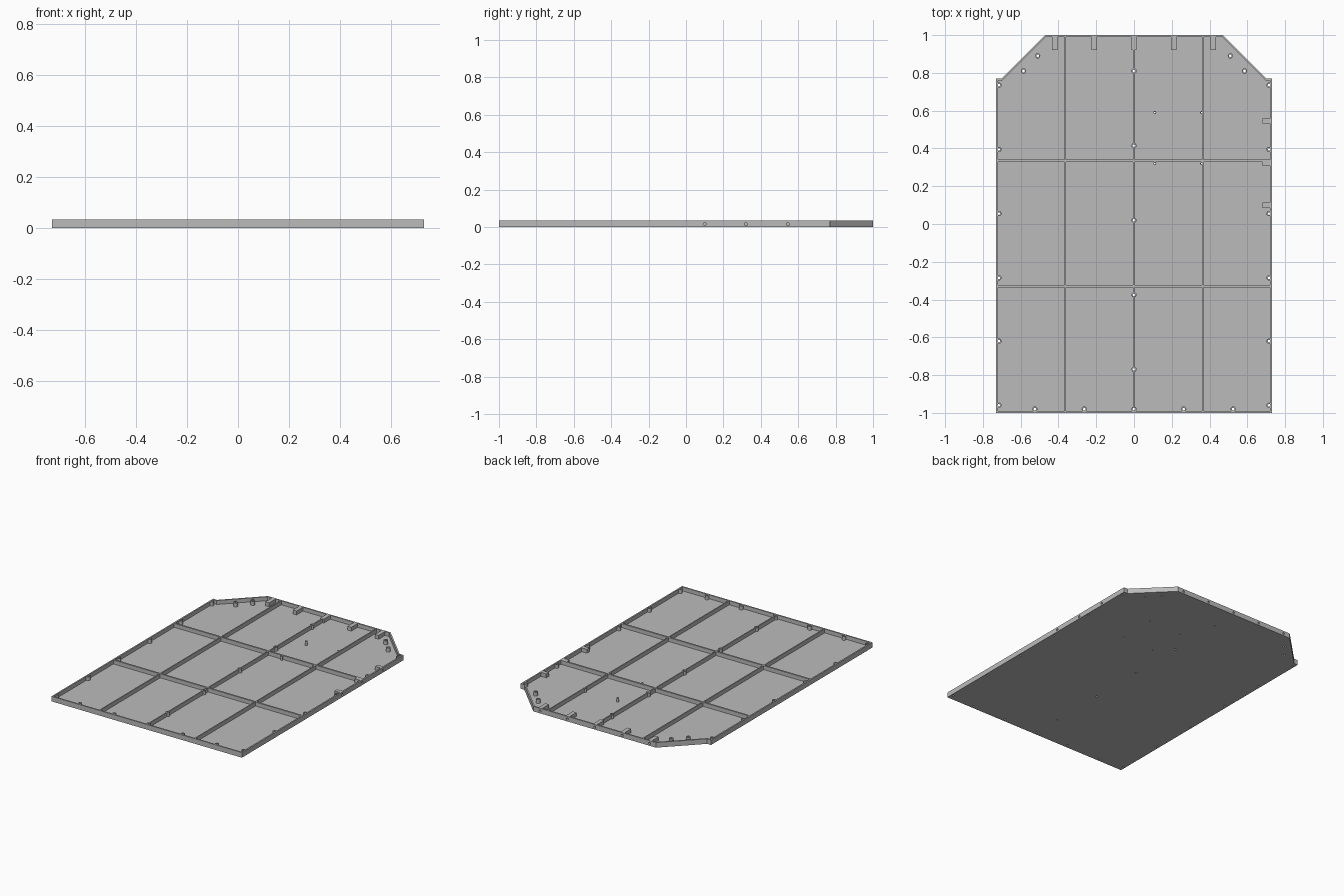
import bpy, bmesh
from math import radians
from mathutils import Matrix, Vector

cube = bpy.data.objects.get("Cube")
if cube:
    bpy.data.objects.remove(cube, do_unlink=True)

H, FLOOR, WALL = 0.035, 0.008, 0.01

grey = bpy.data.materials.new("plain grey")
grey.use_nodes = True
grey.diffuse_color = (0.5, 0.5, 0.5, 1)
grey.node_tree.nodes["Principled BSDF"].inputs["Base Color"].default_value = (0.5, 0.5, 0.5, 1)


def make(name, bm):
    bmesh.ops.recalc_face_normals(bm, faces=bm.faces)
    mesh = bpy.data.meshes.new(name)
    bm.to_mesh(mesh)
    bm.free()
    mesh.materials.append(grey)
    obj = bpy.data.objects.new(name, mesh)
    bpy.context.scene.collection.objects.link(obj)
    return obj


def prism(bm, half, z0, z1):
    # half outline on +x, mirrored to -x
    pts = half + [(-x, y) for x, y in reversed(half)]
    face = bm.faces.new([bm.verts.new((x, y, z0)) for x, y in pts])
    ext = bmesh.ops.extrude_face_region(bm, geom=[face])["geom"]
    bmesh.ops.translate(bm, vec=(0, 0, z1 - z0),
                        verts=[v for v in ext if isinstance(v, bmesh.types.BMVert)])


def box(bm, x0, x1, y0, y1, z0, z1):
    m = Matrix.Translation(((x0 + x1) / 2, (y0 + y1) / 2, (z0 + z1) / 2))
    bmesh.ops.create_cube(bm, size=1, matrix=m @ Matrix.Diagonal((x1 - x0, y1 - y0, z1 - z0, 1)))


def cylinder(bm, center, r, depth, axis="Z"):
    rot = {"Z": Matrix(), "X": Matrix.Rotation(radians(90), 4, "Y"),
           "Y": Matrix.Rotation(radians(90), 4, "X")}[axis]
    bmesh.ops.create_cone(bm, cap_ends=True, segments=16, radius1=r, radius2=r, depth=depth,
                          matrix=Matrix.Translation(Vector(center)) @ rot)


def cut(obj, cutter):
    mod = obj.modifiers.new("cut", "BOOLEAN")
    mod.operation, mod.solver, mod.object = "DIFFERENCE", "EXACT", cutter
    mod.use_self = True


# Positions of the screw bosses, locating pins and mounting blocks
boss_spots = [(s * 0.715, y) for s in (-1, 1) for y in (0.735, 0.395, 0.055, -0.285, -0.62, -0.96)]
boss_spots += [(s * x, y) for s in (-1, 1) for x, y in ((0.585, 0.81), (0.51, 0.89))]
boss_spots += [(x, -0.98) for x in (-0.525, -0.263, 0, 0.263, 0.525)]
boss_spots += [(0, 0.81 - 0.395 * i) for i in range(5)]
pin_spots = [(x, y) for x in (0.11, 0.358) for y in (0.59, 0.32)]
back_blocks = [0.21 * i for i in range(-2, 3)]
side_blocks = [0.1, 0.32, 0.545]

# Hole cutters
bm = bmesh.new()
for x, y in boss_spots:
    cylinder(bm, (x, y, H / 2), 0.007, 0.1)
for x, y in pin_spots:
    cylinder(bm, (x, y, H / 2), 0.004, 0.1)
for x in back_blocks:
    cylinder(bm, (x, 0.98, 0.016), 0.008, 0.1, "Y")
for y in side_blocks:
    cylinder(bm, (0.72, y, 0.016), 0.008, 0.06, "X")
holes = make("hole_cutter", bm)

# Cavity cutter leaving the floor and rim
bm = bmesh.new()
prism(bm, [(0.72, -0.99), (0.72, 0.76), (0.696, 0.76), (0.466, 0.99)], FLOOR, 0.1)
cavity = make("cavity_cutter", bm)

# Tray floor with rim wall
bm = bmesh.new()
prism(bm, [(0.73, -1), (0.73, 0.77), (0.70, 0.77), (0.47, 1)], 0, H)
tray = make("tray", bm)
cut(tray, cavity)
cut(tray, holes)

# Stiffening ribs
bm = bmesh.new()
for x in (-0.365, 0, 0.365):
    box(bm, x - 0.004, x + 0.004, -0.995, 0.995, 0.004, H)
for y in (-0.33, 0.335):
    box(bm, -0.725, 0.725, y - 0.006, y + 0.006, 0.004, H)
ribs = make("ribs", bm)

# Screw bosses and locating pins
bm = bmesh.new()
for x, y in boss_spots:
    cylinder(bm, (x, y, H / 2 + 0.002), 0.014, H - 0.004)
bosses = make("screw_bosses", bm)
bm = bmesh.new()
for x, y in pin_spots:
    cylinder(bm, (x, y, H / 2 + 0.002), 0.008, H - 0.004)
pins = make("locating_pins", bm)

# Mounting blocks on the back and left walls
bm = bmesh.new()
for x in back_blocks:
    box(bm, x - 0.014, x + 0.014, 0.92, 0.995, 0.004, H)
for y in side_blocks:
    box(bm, 0.68, 0.725, y - 0.014, y + 0.014, 0.004, H)
blocks = make("mounting_blocks", bm)

# Apply the cuts and drop the cutters
parts = [tray, ribs, bosses, pins, blocks]
for obj in parts[1:]:
    cut(obj, holes)
bpy.context.view_layer.update()
graph = bpy.context.evaluated_depsgraph_get()
baked = [bpy.data.meshes.new_from_object(obj.evaluated_get(graph)) for obj in parts]
for obj, mesh in zip(parts, baked):
    obj.modifiers.clear()
    obj.data = mesh
for cutter in (holes, cavity):
    bpy.data.objects.remove(cutter, do_unlink=True)

# Smooth round parts, keep edges sharp
for obj in bpy.context.selected_objects:
    obj.select_set(False)
for obj in (bosses, pins):
    obj.select_set(True)
bpy.context.view_layer.objects.active = bosses
bpy.ops.object.shade_smooth_by_angle()
